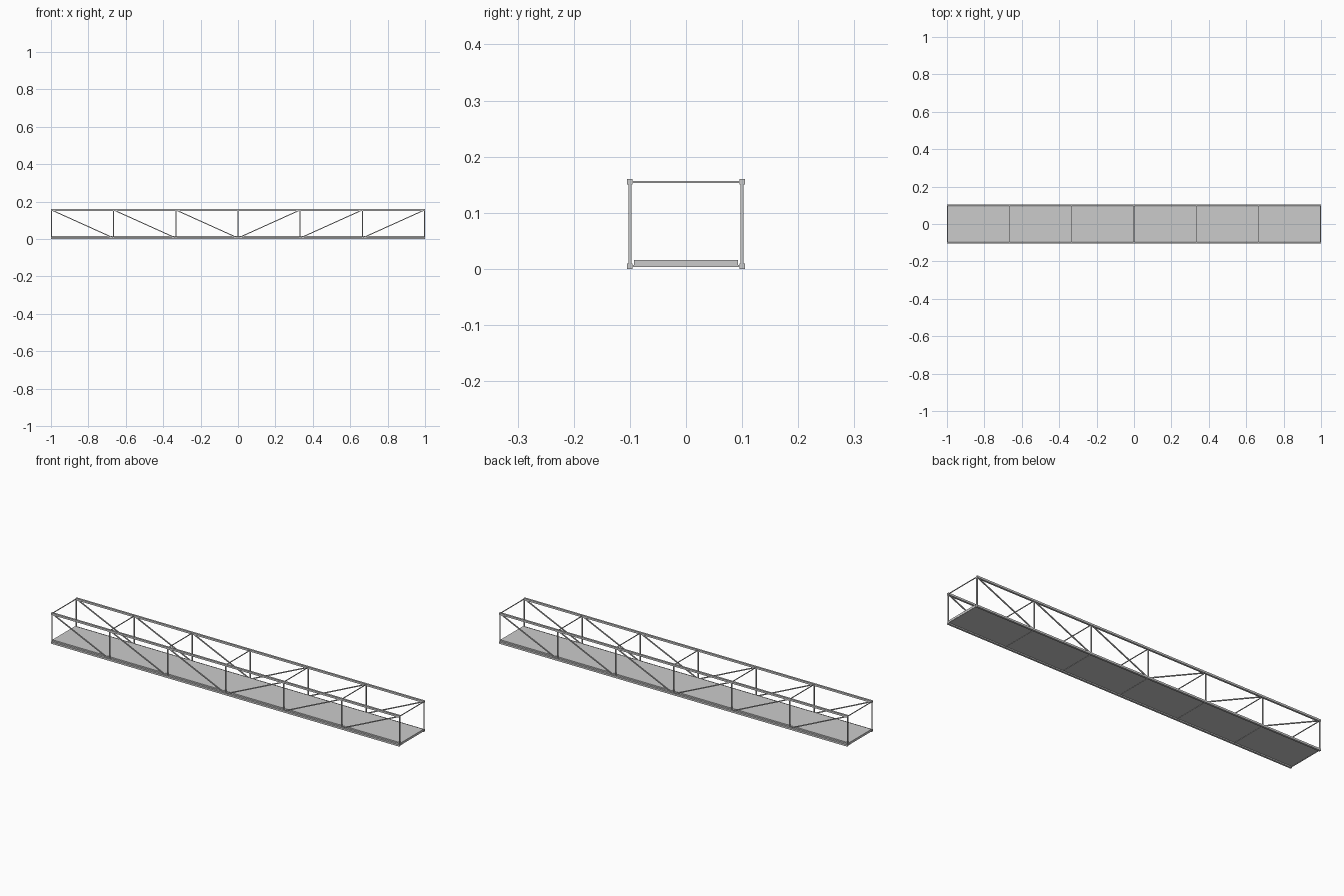
import bpy
from mathutils import Vector

if "Cube" in bpy.data.objects:
    bpy.data.objects.remove(bpy.data.objects["Cube"])

HALF_W, Z_LOW, Z_TOP = 0.10, 0.005, 0.155
END = 0.9975
NODES = [END * i / 3 for i in range(-3, 4)]


def box(name, center, size):
    bpy.ops.mesh.primitive_cube_add(size=1, location=center)
    ob = bpy.context.object
    ob.name = name
    ob.scale = size
    return ob


def bar(name, a, b, t):
    # square bar running between two points
    a, b = Vector(a), Vector(b)
    ob = box(name, (a + b) / 2, (t, t, (b - a).length))
    ob.rotation_euler = (b - a).to_track_quat('Z', 'Y').to_euler()
    return ob


# deck
box("deck", (0, 0, 0.01), (2.0, 0.186, 0.011))

# side trusses: chords, posts and diagonals sloping down toward midspan
for side, y in (("front", -HALF_W), ("back", HALF_W)):
    box(side + "_bottom_chord", (0, y, Z_LOW), (2.0, 0.01, 0.01))
    box(side + "_top_chord", (0, y, Z_TOP), (2.0, 0.01, 0.01))
    for x in NODES:
        bar(side + "_post", (x, y, Z_LOW), (x, y, Z_TOP), 0.005)
    for i in range(3):
        for s in (-1, 1):
            bar(side + "_diagonal", (s * END * (3 - i) / 3, y, Z_TOP),
                (s * END * (2 - i) / 3, y, Z_LOW), 0.005)

# cross members joining the two trusses
for x in NODES:
    bar("top_strut", (x, -HALF_W, Z_TOP), (x, HALF_W, Z_TOP), 0.0035)
    bar("floor_beam", (x, -HALF_W, Z_LOW), (x, HALF_W, Z_LOW), 0.0035)
